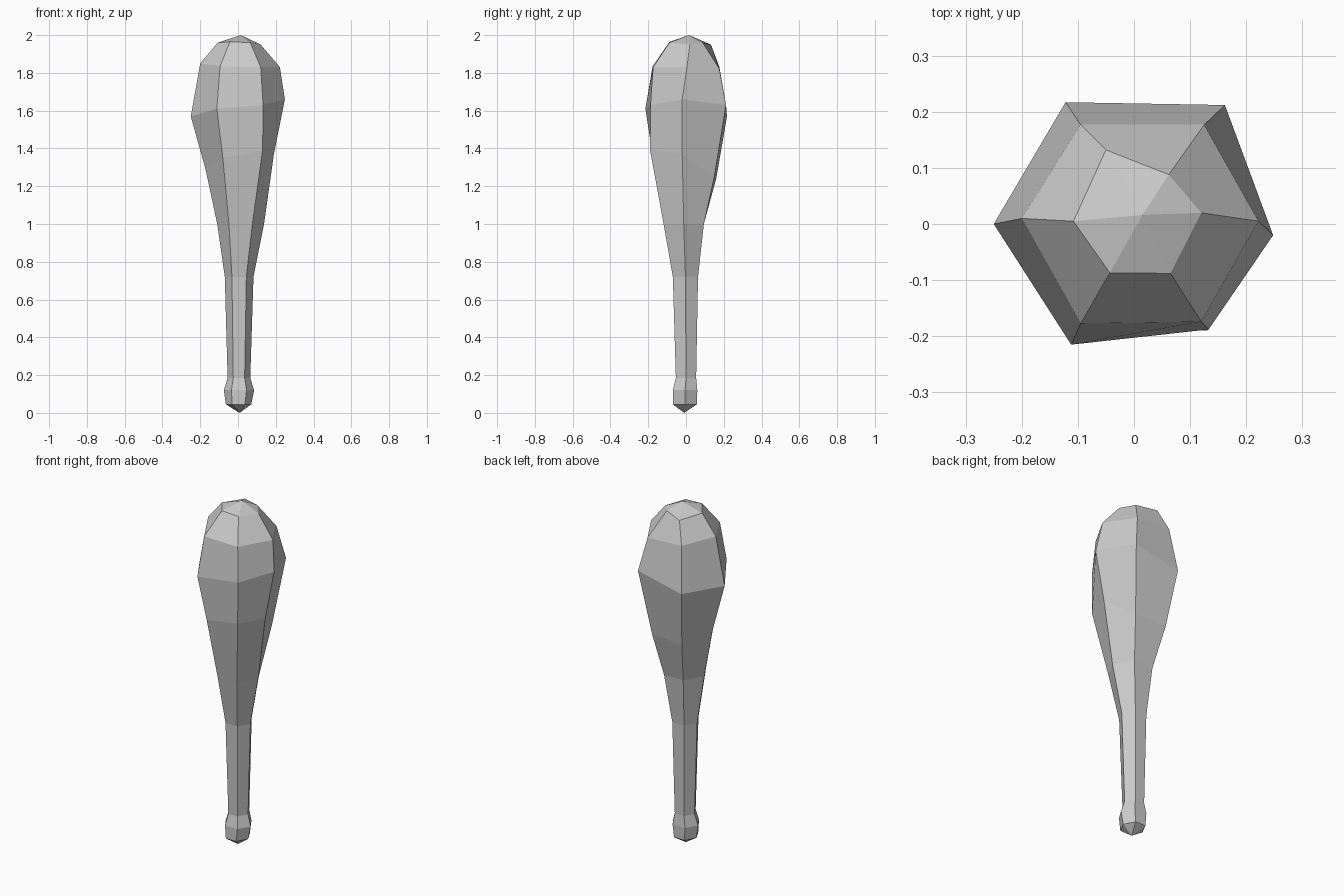
import bpy, bmesh
from math import cos, sin, radians

SIDES = 6

# Handle and lower shaft: near-regular hexagons (z, radius x, radius y, centre x, centre y)
handle = [
    (0.045, 0.067, 0.073, 0.003, -0.006),
    (0.12, 0.080, 0.075, 0.005, -0.005),
    (0.185, 0.060, 0.062, 0.005, 0.000),
    (0.72, 0.076, 0.077, 0.006, -0.003),
    (1.00, 0.124, 0.123, 0.014, -0.012),
]

# Head: hand-hewn hexagons, corners counter-clockwise from +x
head = [
    [(0.19, -0.02, 1.37), (0.115, 0.15, 1.25), (-0.085, 0.16, 1.24),
     (-0.172, 0.0, 1.29), (-0.08, -0.175, 1.35), (0.13, -0.19, 1.39)],
    [(0.248, -0.02, 1.66), (0.162, 0.212, 1.63), (-0.122, 0.217, 1.57),
     (-0.25, 0.0, 1.57), (-0.112, -0.215, 1.61), (0.133, -0.188, 1.63)],
    [(0.222, 0.005, 1.83), (0.125, 0.177, 1.82), (-0.095, 0.177, 1.83),
     (-0.2, 0.01, 1.85), (-0.095, -0.177, 1.835), (0.12, -0.174, 1.83)],
    [(0.12, 0.02, 1.95), (0.062, 0.088, 1.96), (-0.05, 0.132, 1.95),
     (-0.108, 0.005, 1.96), (-0.043, -0.087, 1.965), (0.065, -0.088, 1.96)],
]


def hexagon(z, rx, ry, cx, cy):
    angles = [radians(360 / SIDES * i) for i in range(SIDES)]
    return [(cx + rx * cos(a), cy + ry * sin(a), z) for a in angles]


bm = bmesh.new()
rings = [[bm.verts.new(p) for p in ring]
         for ring in [hexagon(*h) for h in handle] + head]

# Sides
for low, high in zip(rings, rings[1:]):
    for i in range(SIDES):
        j = (i + 1) % SIDES
        bm.faces.new((low[i], low[j], high[j], high[i]))

# Pointed pommel and crown
pommel = bm.verts.new((0.008, -0.01, 0.0))
crown = bm.verts.new((0.015, 0.016, 2.0))
for i in range(SIDES):
    j = (i + 1) % SIDES
    bm.faces.new((pommel, rings[0][j], rings[0][i]))
    bm.faces.new((crown, rings[-1][i], rings[-1][j]))

bmesh.ops.recalc_face_normals(bm, faces=bm.faces[:])
mesh = bpy.data.meshes.new("club")
bm.to_mesh(mesh)
bm.free()
bpy.context.collection.objects.link(bpy.data.objects.new("club", mesh))
